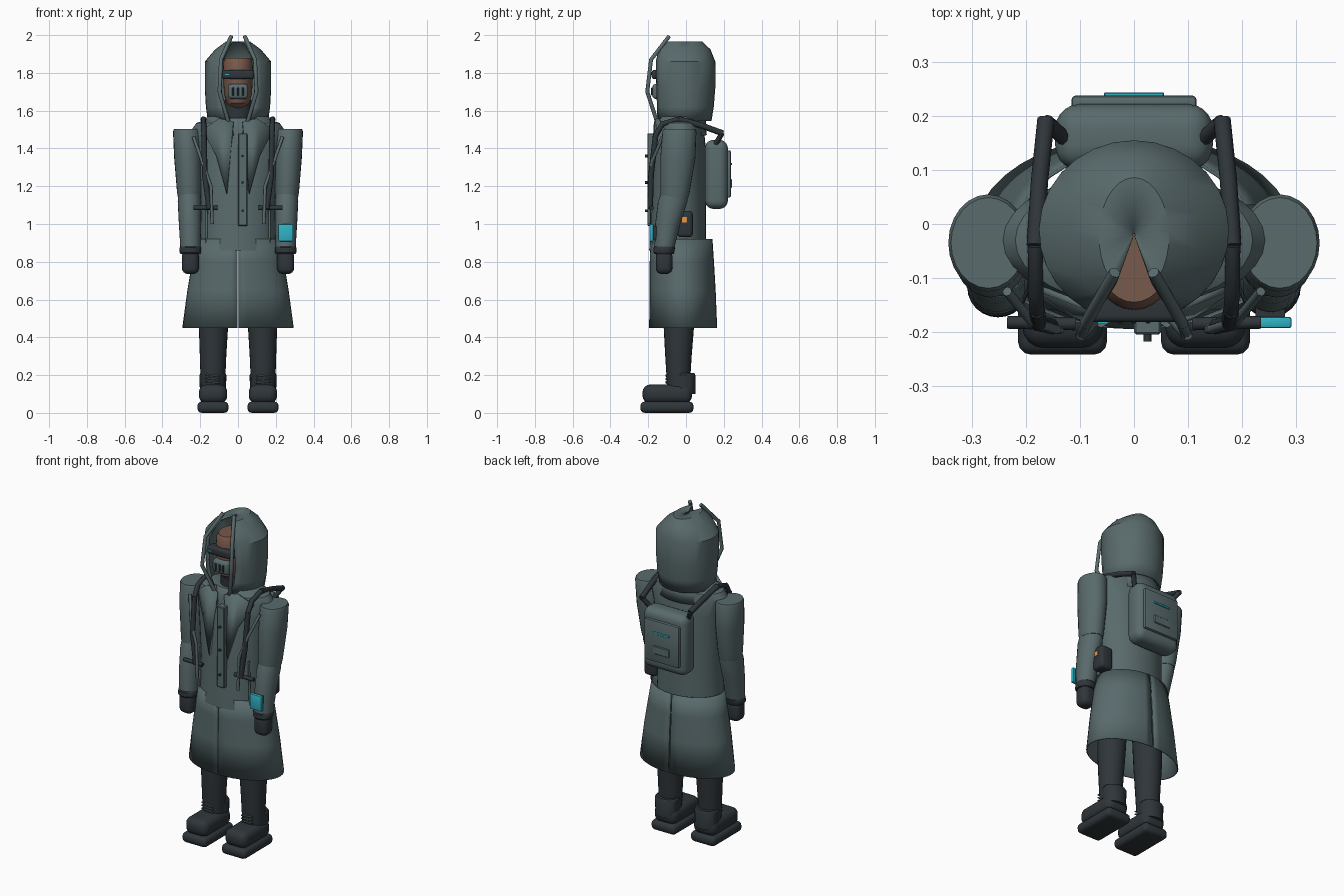
import bpy, bmesh
from math import sin, cos, pi, asin
from mathutils import Matrix, Vector

if "Cube" in bpy.data.objects:
    bpy.data.objects.remove(bpy.data.objects["Cube"])


def material(name, rgb):
    m = bpy.data.materials.new(name)
    m.diffuse_color = (*rgb, 1)
    m.use_nodes = True
    m.node_tree.nodes["Principled BSDF"].inputs["Base Color"].default_value = m.diffuse_color
    return m


COAT = material("coat_cloth", (0.10, 0.145, 0.15))
DARK = material("dark_rubber", (0.028, 0.036, 0.042))
CYAN = material("cyan_glow", (0.03, 0.45, 0.56))
SKIN = material("skin", (0.19, 0.10, 0.07))
ORANGE = material("orange_light", (0.85, 0.3, 0.05))


def finish(name, bm, mat):
    me = bpy.data.meshes.new(name)
    bmesh.ops.recalc_face_normals(bm, faces=bm.faces)
    bm.to_mesh(me)
    bm.free()
    me.materials.append(mat)
    ob = bpy.data.objects.new(name, me)
    bpy.context.collection.objects.link(ob)
    return ob


def loft(name, rings, mat, n=28, arcs=None, caps=True, thick=0):
    """rings: (z, cx, cy, rx, ry); arcs: (start, end) angles per ring, 0 = front."""
    bm = bmesh.new()
    rows = []
    for i, (z, cx, cy, rx, ry) in enumerate(rings):
        a0, a1 = arcs[i] if arcs else (0, 2 * pi)
        count = n + 1 if arcs else n
        rows.append([bm.verts.new((cx + rx * sin(a0 + (a1 - a0) * k / n),
                                   cy - ry * cos(a0 + (a1 - a0) * k / n), z))
                     for k in range(count)])
    for r, q in zip(rows, rows[1:]):
        for k in range(n):
            j = (k + 1) % len(r)
            bm.faces.new((r[k], r[j], q[j], q[k]))
    if caps and not arcs:
        bm.faces.new(rows[0])
        bm.faces.new(rows[-1])
    ob = finish(name, bm, mat)
    if thick:
        mod = ob.modifiers.new("thickness", 'SOLIDIFY')
        mod.thickness = thick
    return ob


def box(name, x, y, z, mat, bevel=0.0, seg=3):
    """x, y, z: (low, high) extents."""
    bm = bmesh.new()
    size = [b - a for a, b in (x, y, z)]
    mid = [(a + b) / 2 for a, b in (x, y, z)]
    bmesh.ops.create_cube(bm, size=1, matrix=Matrix.Translation(mid) @ Matrix.Diagonal((*size, 1)))
    if bevel:
        bmesh.ops.bevel(bm, geom=bm.edges[:], offset=bevel, segments=seg, profile=0.5, affect='EDGES')
    return finish(name, bm, mat)


def rod(name, pts, r, mat):
    cu = bpy.data.curves.new(name, 'CURVE')
    cu.dimensions = '3D'
    cu.bevel_depth = r
    cu.bevel_resolution = 2
    cu.use_fill_caps = True
    sp = cu.splines.new('POLY')
    sp.points.add(len(pts) - 1)
    for p, co in zip(sp.points, pts):
        p.co = (*co, 1)
    cu.materials.append(mat)
    ob = bpy.data.objects.new(name, cu)
    bpy.context.collection.objects.link(ob)
    return ob


def span(s, a, b):
    return tuple(sorted((s * a, s * b)))


# torso and collar
loft("jacket_body", [(.86, 0, -.045, .2, .15), (1.1, 0, -.04, .195, .145), (1.4, 0, -.035, .22, .14),
                     (1.5, 0, -.03, .245, .125), (1.535, 0, -.03, .22, .12), (1.56, 0, -.03, .14, .10)], COAT, 32)
loft("collar", [(1.47, 0, -.03, .19, .14), (1.57, 0, -.025, .165, .13)], COAT, 28,
     arcs=[(.12, 2 * pi - .12), (.3, 2 * pi - .3)], thick=.01)
loft("neck", [(1.5, 0, -.03, .08, .08), (1.66, 0, -.04, .07, .075)], DARK)

# split coat skirt
for s, side in ((1, "right"), (-1, "left")):
    arc = (s * .008, s * (pi - .015))
    loft("coat_skirt_" + side, [(.45, 0, -.015, .295, .18), (.65, 0, -.018, .268, .175),
                                (.8, 0, -.022, .243, .17), (.92, 0, -.025, .222, .165)],
         COAT, 20, arcs=[arc] * 4, thick=.006)

# hood shell with open front
hood = [(1.545, 0, -.012, .16, .147, .05), (1.62, 0, -.013, .17, .16, .08), (1.72, 0, -.013, .176, .168, .092),
        (1.86, 0, -.013, .176, .168, .085), (1.925, 0, -.016, .12, .145, .055),
        (1.965, 0, -.022, .065, .108, .035), (1.967, 0, -.02, .002, .003, .001)]
loft("hood", [h[:5] for h in hood], COAT, 24,
     arcs=[(asin(h[5] / h[3]), 2 * pi - asin(h[5] / h[3])) for h in hood], thick=.008)

# head, visor and breathing mask
loft("head", [(1.615, 0, -.07, .035, .045), (1.64, 0, -.07, .06, .075), (1.69, 0, -.065, .074, .09),
              (1.8, 0, -.06, .08, .1), (1.86, 0, -.06, .077, .098), (1.88, 0, -.06, .066, .085)], SKIN)
box("visor", (-.085, .085), (-.182, -.12), (1.768, 1.815), DARK, .012)
box("visor_light", (-.068, -.048), (-.185, -.178), (1.788, 1.794), CYAN)
box("mask", (-.054, .054), (-.178, -.12), (1.662, 1.742), COAT, .018)
for x in (-.026, 0, .026):
    box("mask_slot", (x - .006, x + .006), (-.184, -.17), (1.68, 1.722), DARK, .003, 1)

for s, side in ((1, "right"), (-1, "left")):
    # hood rim pipe
    rod("hood_pipe_" + side, [(s * x, y, z) for x, y, z in
        ((.036, -.09, 1.993), (.09, -.185, 1.87), (.098, -.205, 1.7), (.052, -.155, 1.545))], .011, COAT)
    # arm, cuff and hand
    loft("upper_arm_" + side, [(1.14, s * .258, -.06, .06, .072), (1.17, s * .259, -.058, .064, .078),
                               (1.35, s * .265, -.043, .073, .093), (1.49, s * .27, -.035, .074, .09),
                               (1.503, s * .27, -.035, .069, .084)], COAT, 24)
    loft("forearm_" + side, [(.87, s * .252, -.115, .053, .052), (1.0, s * .254, -.097, .059, .066),
                             (1.12, s * .257, -.07, .062, .078), (1.17, s * .258, -.06, .058, .07)], COAT, 24)
    loft("cuff_" + side, [(.842, s * .252, -.117, .052, .05), (.85, s * .252, -.117, .057, .056),
                          (.875, s * .252, -.115, .057, .056), (.883, s * .252, -.114, .052, .05)], DARK, 24)
    box("glove_" + side, span(s, .207, .297), (-.16, -.072), (.735, .86), DARK, .032, 4)
    # leg and boot
    loft("leg_" + side, [(.14, s * .133, -.04, .064, .06), (.3, s * .132, -.04, .07, .07),
                         (.45, s * .13, -.038, .077, .08), (.9, s * .115, -.035, .085, .09)], DARK, 24)
    loft("boot_ankle_" + side, [(.1, s * .133, -.01, .068, .06), (.2, s * .133, -.012, .072, .062),
                                (.21, s * .133, -.012, .065, .056)], DARK, 24)
    box("boot_sole_" + side, span(s, .05, .215), (-.242, .04), (0, .06), DARK, .024)
    box("boot_upper_" + side, span(s, .057, .207), (-.23, .032), (.05, .15), DARK, .04, 4)
    for i in range(3):
        z = .158 + i * .018
        rod("boot_lace_" + side, [(s * .095, -.104, z), (s * .172, -.104, z + .008)], .004, COAT)
    # lapel plate
    bm = bmesh.new()
    pts = ((.025, -.17, 1.54), (.1, -.155, 1.56), (.19, -.12, 1.5), (.115, -.172, 1.36), (.06, -.192, 1.16))
    bm.faces.new([bm.verts.new((s * x, y, z)) for x, y, z in pts])
    lapel = finish("lapel_" + side, bm, COAT)
    lapel.modifiers.new("thickness", 'SOLIDIFY').thickness = .012
    # harness straps, hose and buckle bar
    rod("shoulder_strap_" + side, [(s * .183, -.04, 1.555), (s * .175, .08, 1.522), (s * .163, .195, 1.48)], .016, DARK)
    rod("pack_strap_" + side, [(s * .163, .19, 1.48), (s * .12, .15, 1.41)], .014, DARK)
    rod("strap_top_" + side, [(s * .183, -.04, 1.555), (s * .182, -.125, 1.53), (s * .18, -.16, 1.47)], .014, DARK)
    rod("chest_strap_" + side, [(s * .18, -.16, 1.475), (s * .176, -.185, 1.26), (s * .152, -.19, 1.08)], .015, DARK)
    rod("chest_hose_" + side, [(s * .235, -.125, 1.46), (s * .19, -.18, 1.33), (s * .143, -.195, 1.2),
                               (s * .137, -.195, 1.0)], .009, COAT)
    rod("buckle_bar_" + side, [(s * .108, -.185, 1.085), (s * .235, -.182, 1.085)], .012, DARK)
    rod("jacket_seam_" + side, [(s * .165, -.13, 1.16), (s * .168, -.127, .87)], .006, COAT)

# button placket
box("placket", (0, .05), (-.205, -.16), (.99, 1.48), COAT, .004, 1)
for z in (1.07, 1.22, 1.36):
    rod("button", [(.025, -.2, z), (.025, -.218, z)], .007, DARK)

# wrist screen and hip pouch
box("wrist_screen", (.213, .292), (-.193, -.172), (.908, 1.0), CYAN, .005, 2)
box("wrist_mount", (.225, .28), (-.178, -.14), (.915, .99), DARK)
box("hip_pouch", (.18, .262), (-.046, .036), (.93, 1.07), DARK, .018)
box("pouch_light", (.258, .267), (-.02, .004), (1.008, 1.036), ORANGE)

# backpack
box("backpack", (-.146, .146), (.1, .222), (1.08, 1.445), COAT, .045, 5)
box("backpack_panel", (-.116, .116), (.21, .238), (1.14, 1.39), COAT, .008, 2)
box("backpack_light", (-.056, .056), (.232, .244), (1.312, 1.324), CYAN, .002, 1)
box("backpack_pocket", (-.055, .055), (.232, .243), (1.19, 1.24), COAT, .004, 1)

# smooth shading with sharp creases
meshes = [o for o in bpy.context.scene.objects if o.type == 'MESH']
for o in meshes:
    o.select_set(True)
bpy.context.view_layer.objects.active = meshes[0]
bpy.ops.object.shade_smooth_by_angle(angle=0.6)
